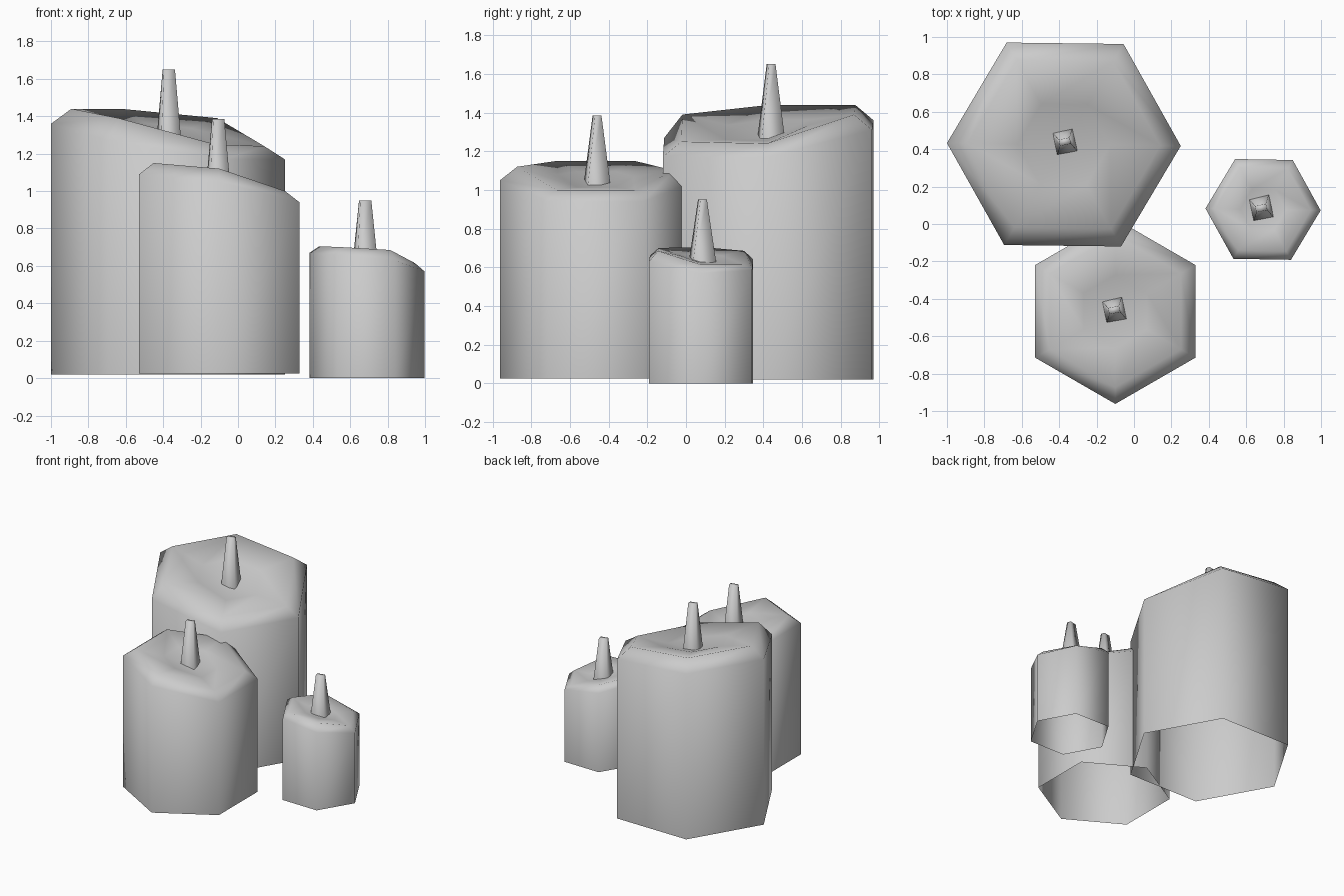
import bpy, bmesh
from math import cos, sin, radians

if "Cube" in bpy.data.objects:
    bpy.data.objects.remove(bpy.data.objects["Cube"])


def finish(name, bm):
    bmesh.ops.recalc_face_normals(bm, faces=bm.faces)
    mesh = bpy.data.meshes.new(name)
    bm.to_mesh(mesh)
    bm.free()
    for p in mesh.polygons:
        p.use_smooth = True
    bpy.context.collection.objects.link(bpy.data.objects.new(name, mesh))


def bridge(bm, a, b):
    n = len(a)
    for i in range(n):
        bm.faces.new((a[i], a[(i + 1) % n], b[(i + 1) % n], b[i]))


# Hexagonal wax body: open base, chamfered sloping rim, dished top
def candle_body(name, cx, cy, radius, start, bottom, shoulder, rim, rim_scale, bowl):
    bm = bmesh.new()

    def ring(scale, heights):
        return [bm.verts.new((cx + radius * scale * cos(radians(start + 60 * i)),
                              cy + radius * scale * sin(radians(start + 60 * i)), z))
                for i, z in enumerate(heights)]

    rings = [ring(1, [bottom] * 6), ring(1, shoulder), ring(rim_scale, rim),
             ring(rim_scale * 0.48, [bowl + 0.55 * (z - bowl) for z in rim])]
    for a, b in zip(rings, rings[1:]):
        bridge(bm, a, b)
    centre = bm.verts.new((cx, cy, bowl))
    for i in range(6):
        bm.faces.new((rings[-1][i], rings[-1][(i + 1) % 6], centre))
    finish(name, bm)


# Tapered four-sided wick, slightly twisted
def wick(name, cx, cy, base, tip):
    bm = bmesh.new()
    a = radians(12)
    rings = []
    for hx, hy, z in ((0.056, 0.063, base), (0.03, 0.017, tip)):
        rings.append([bm.verts.new((cx + sx * hx * cos(a) - sy * hy * sin(a),
                                    cy + sx * hx * sin(a) + sy * hy * cos(a), z))
                      for sx, sy in ((1, 1), (-1, 1), (-1, -1), (1, -1))])
    bridge(bm, *rings)
    bm.faces.new(rings[1])
    finish(name, bm)


# Large candle
candle_body("large_candle", -0.375, 0.425, 0.625, -0.7, 0.02,
            (1.17, 1.31, 1.36, 1.36, 1.27, 1.17),
            (1.24, 1.39, 1.44, 1.44, 1.39, 1.25), 0.825, 1.27)
wick("large_wick", -0.37, 0.44, 1.25, 1.65)

# Medium candle
candle_body("medium_candle", -0.1, -0.467, 0.495, 30, 0.025,
            (0.94, 1.04, 1.09, 1.09, 1.05, 0.94),
            (1.0, 1.10, 1.15, 1.15, 1.12, 1.0), 0.82, 1.03)
wick("medium_wick", -0.106, -0.46, 1.0, 1.385)

# Small candle
candle_body("small_candle", 0.69, 0.078, 0.308, -1, 0.0,
            (0.57, 0.585, 0.64, 0.67, 0.66, 0.63),
            (0.615, 0.615, 0.685, 0.705, 0.70, 0.685), 0.83, 0.63)
wick("small_wick", 0.68, 0.085, 0.61, 0.95)
